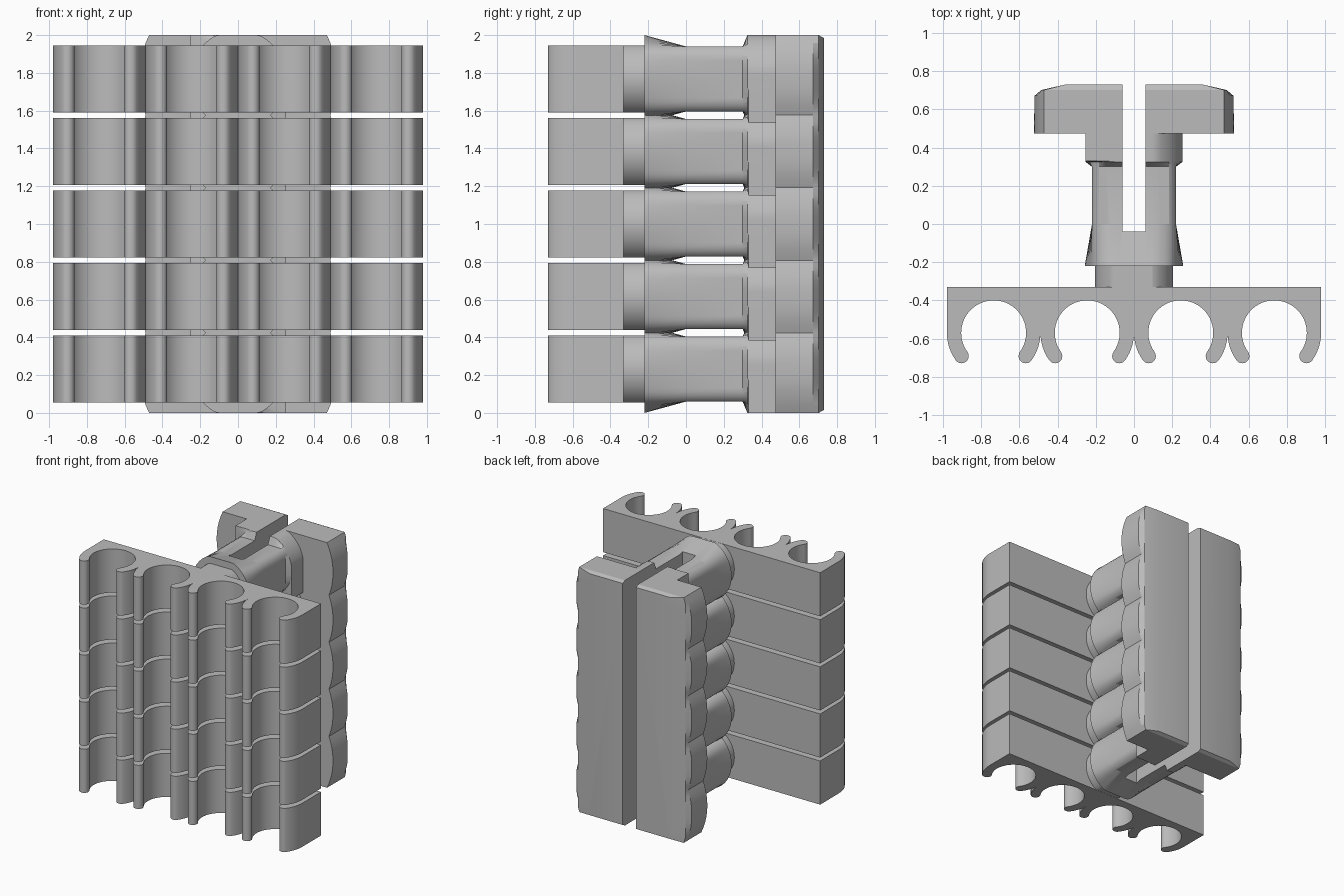
import bpy, bmesh, math

cube = bpy.data.objects.get("Cube")
if cube:
    bpy.data.objects.remove(cube, do_unlink=True)

PITCH, COUNT = 0.384, 5
FIRST_Z = 1 - PITCH * (COUNT - 1) / 2
HALF = 0.232            # half height of a knob

grey = bpy.data.materials.new("plain grey")
grey.use_nodes = True
colour = (0.5, 0.5, 0.5, 1)
grey.diffuse_color = colour
grey.node_tree.nodes["Principled BSDF"].inputs["Base Color"].default_value = colour


def loft(name, rings):
    """Closed solid through rings of equal point count."""
    bm = bmesh.new()
    loops = [[bm.verts.new(p) for p in ring] for ring in rings]
    for a, b in zip(loops, loops[1:]):
        for i in range(len(a)):
            j = (i + 1) % len(a)
            bm.faces.new((a[i], a[j], b[j], b[i]))
    bm.faces.new(loops[0])
    bm.faces.new(loops[-1])
    bmesh.ops.recalc_face_normals(bm, faces=bm.faces)
    mesh = bpy.data.meshes.new(name)
    bm.to_mesh(mesh)
    bm.free()
    mesh.materials.append(grey)
    ob = bpy.data.objects.new(name, mesh)
    bpy.context.collection.objects.link(ob)
    return ob


def smooth(ob):
    bpy.ops.object.select_all(action='DESELECT')
    ob.select_set(True)
    bpy.context.view_layer.objects.active = ob
    bpy.ops.object.shade_smooth_by_angle(angle=math.radians(20))


def stack(ob):
    """Repeat a part up the row."""
    ob.location.z = FIRST_Z
    mod = ob.modifiers.new("stack", 'ARRAY')
    mod.count = COUNT
    mod.use_relative_offset = False
    mod.use_constant_offset = True
    mod.constant_offset_displace = (0, 0, PITCH)


def arc(cx, cy, r, start, end, n):
    angles = [math.radians(start + (end - start) * i / n) for i in range(n + 1)]
    return [(cx + r * math.cos(a), cy + r * math.sin(a)) for a in angles]


# Holder bar: one profile with four open round clips
R_IN, R_OUT, GAP, CY = 0.17, 0.245, 36, -0.57
mid, tip = (R_IN + R_OUT) / 2, (R_OUT - R_IN) / 2
profile = [(-0.98, -0.33)]
for k in range(4):
    cx = -0.735 + 0.49 * k
    dx, dy = mid * math.cos(math.radians(GAP)), mid * math.sin(math.radians(GAP))
    left = arc(cx, CY, R_OUT, 180, 180 + GAP, 6)
    profile += left if k == 0 else left[1:]
    profile += arc(cx - dx, CY - dy, tip, 180 + GAP, 360 + GAP, 10)[1:]
    profile += arc(cx, CY, R_IN, 180 + GAP, -GAP, 36)[1:]
    profile += arc(cx + dx, CY - dy, tip, 180 - GAP, 360 - GAP, 10)[1:]
    profile += arc(cx, CY, R_OUT, -GAP, 0, 6)[1:]
profile.append((0.98, -0.33))
bar = loft("clip_bar", [[(x, y, z) for x, y in profile] for z in (-0.178, 0.178)])
smooth(bar)
stack(bar)


# Locking stem: round section trimmed flat on its sides, top and bottom
SEG = 64


def trimmed(y, r, half_x, half_z):
    pts = arc(0, 0, r, 0, 360, SEG)[:-1]
    return [(max(-half_x, min(half_x, x)), y, max(-half_z, min(half_z, z))) for x, z in pts]


def flange(y, r, half_x, half_z):
    """Trimmed circle with two opposite square corners."""
    ring = trimmed(y, r, half_x, half_z)
    for i, (c, s) in enumerate(arc(0, 0, 1, 0, 360, SEG)[:-1]):
        if c * s < -1e-6:
            m = max(abs(c), abs(s))
            ring[i] = (half_x * c / m, y, half_z * s / m)
    return ring


stem = loft("locking_stem", [
    trimmed(-0.34, 0.205, 0.205, 0.177),
    trimmed(-0.22, 0.205, 0.205, 0.177),
    trimmed(-0.22, 0.258, 0.258, HALF),
    trimmed(0, 0.258, 0.22, 0.172),
    trimmed(0.3, 0.258, 0.22, 0.172),
    trimmed(0.325, 0.258, 0.254, HALF),
    flange(0.33, 0.258, 0.254, HALF),
    flange(0.48, 0.258, 0.254, HALF)])

# Slot that splits the stem into two prongs
slot = loft("slot_cutter", [[(x, y, z) for x, z in
                             ((-0.06, -0.5), (0.06, -0.5), (0.06, 0.5), (-0.06, 0.5))]
                            for y in (-0.04, 0.9)])
cut = stem.modifiers.new("slot", 'BOOLEAN')
cut.operation = 'DIFFERENCE'
cut.solver = 'EXACT'
cut.object = slot
bpy.context.view_layer.objects.active = stem
bpy.ops.object.modifier_apply(modifier=cut.name)
bpy.data.objects.remove(slot, do_unlink=True)
smooth(stem)
stack(stem)

# Head halves: scalloped outer edge, one bulge per stem
edge = []
for k in range(COUNT):
    low = -HALF if k == 0 else -PITCH / 2
    high = HALF if k == COUNT - 1 else PITCH / 2
    for i in range(0 if k == 0 else 1, 11):
        dz = low + (high - low) * i / 10
        edge.append((math.sqrt(0.525 ** 2 - dz * dz), FIRST_Z + PITCH * k + dz))


def head_ring(side, y, limit, trim):
    low, high = trim, 2 - trim
    outer = [(min(x, limit), max(low, min(high, z))) for x, z in edge]
    pts = [(0.06, low)] + outer + [(0.06, high)]
    return [(side * x, y, z) for x, z in pts]


for side, label in ((1, "left"), (-1, "right")):
    head = loft(label + "_head", [
        head_ring(side, 0.475, 0.6, 0),
        head_ring(side, 0.672, 0.52, 0),
        head_ring(side, 0.702, 0.485, 0),
        head_ring(side, 0.73, 0.36, 0.015)])
    smooth(head)
